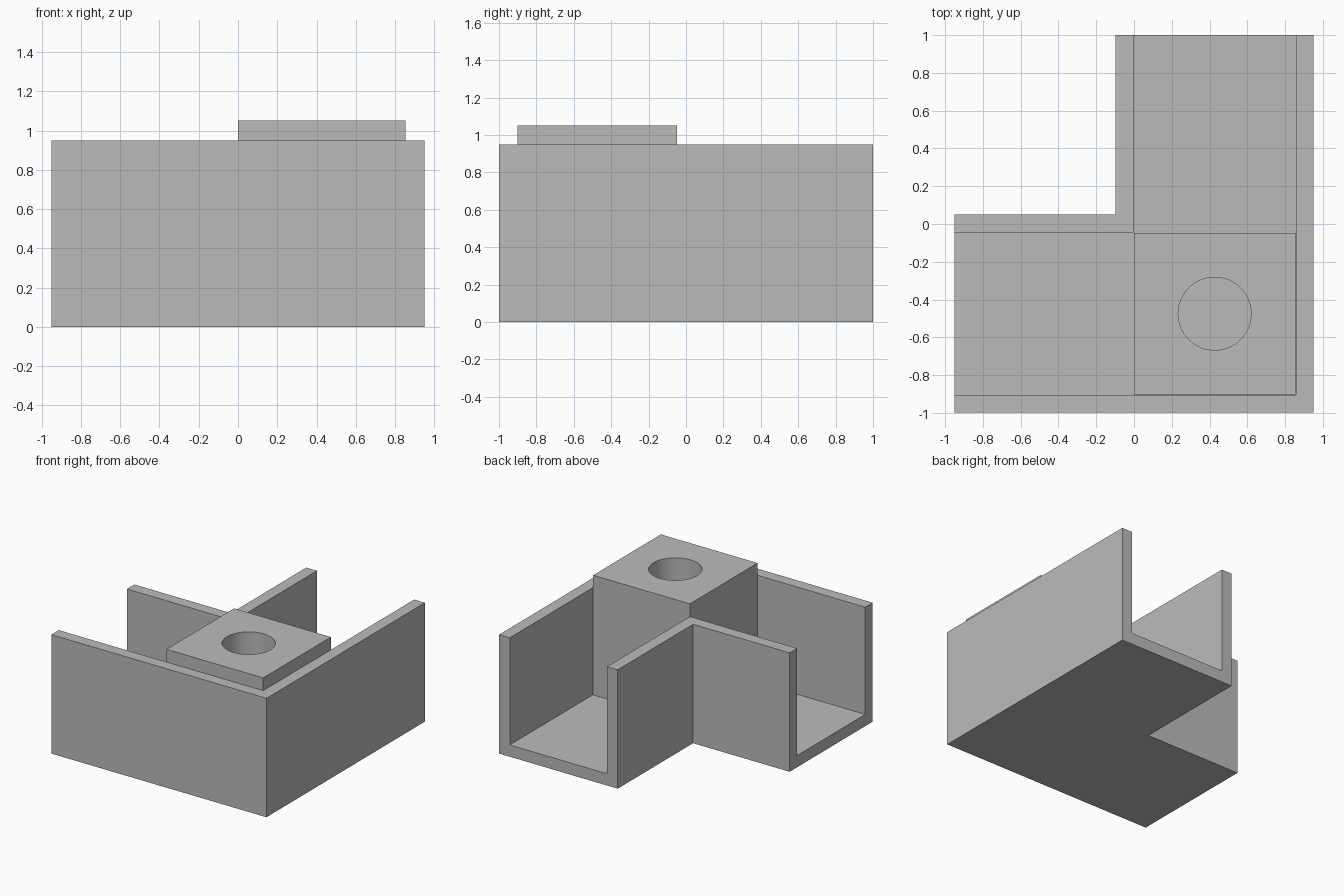
import bpy
import bmesh

if "Cube" in bpy.data.objects:
    bpy.data.objects.remove(bpy.data.objects["Cube"], do_unlink=True)

XC, YC = 0.427, -0.475      # corner of the channel centre line
HALF, WALL = 0.524, 0.094   # half width and wall thickness
HEIGHT, BLOCK_TOP = 0.95, 1.05
BLOCK_HALF, HOLE_RADIUS = 0.427, 0.193

grey = bpy.data.materials.new("plain grey")
grey.use_nodes = True
colour = (0.5, 0.5, 0.5, 1)
grey.diffuse_color = colour
grey.node_tree.nodes["Principled BSDF"].inputs["Base Color"].default_value = colour


def add_object(name, bm):
    bmesh.ops.recalc_face_normals(bm, faces=bm.faces)
    mesh = bpy.data.meshes.new(name)
    bm.to_mesh(mesh)
    bm.free()
    mesh.materials.append(grey)
    obj = bpy.data.objects.new(name, mesh)
    bpy.context.collection.objects.link(obj)
    return obj


# Corner channel: a U section carried round a mitred right angle
inner = HALF - WALL
section = [(-HALF, 0), (HALF, 0), (HALF, HEIGHT), (inner, HEIGHT),
           (inner, WALL), (-inner, WALL), (-inner, HEIGHT), (-HALF, HEIGHT)]
stations = [lambda s: (-0.95, YC - s),
            lambda s: (XC + s, YC - s),
            lambda s: (XC + s, 1)]
bm = bmesh.new()
rings = [[bm.verts.new((*place(s), z)) for s, z in section] for place in stations]
for a, b in zip(rings, rings[1:]):
    for i in range(len(section)):
        j = (i + 1) % len(section)
        bm.faces.new((a[i], a[j], b[j], b[i]))
bm.faces.new(rings[0])
bm.faces.new(rings[-1])
bmesh.ops.dissolve_limit(bm, angle_limit=0.01, verts=bm.verts, edges=bm.edges)
add_object("corner_channel", bm)

# Corner block standing on the channel floor
bm = bmesh.new()
bmesh.ops.create_cube(bm, size=1)
bmesh.ops.scale(bm, vec=(2 * BLOCK_HALF, 2 * BLOCK_HALF, BLOCK_TOP - WALL), verts=bm.verts)
bmesh.ops.translate(bm, vec=(XC, YC, (BLOCK_TOP + WALL) / 2), verts=bm.verts)
block = add_object("corner_block", bm)

# Round hole through the block
bm = bmesh.new()
bmesh.ops.create_cone(bm, cap_ends=True, segments=64, radius1=HOLE_RADIUS,
                      radius2=HOLE_RADIUS, depth=3)
bmesh.ops.translate(bm, vec=(XC, YC, 0.5), verts=bm.verts)
cutter = add_object("hole_cutter", bm)
cutter.hide_render = True

cut = block.modifiers.new("hole", "BOOLEAN")
cut.operation = "DIFFERENCE"
cut.solver = "EXACT"
cut.object = cutter
bpy.ops.object.select_all(action="DESELECT")
block.select_set(True)
bpy.context.view_layer.objects.active = block
bpy.ops.object.modifier_apply(modifier=cut.name)
bpy.data.objects.remove(cutter, do_unlink=True)
bpy.ops.object.shade_smooth_by_angle()
